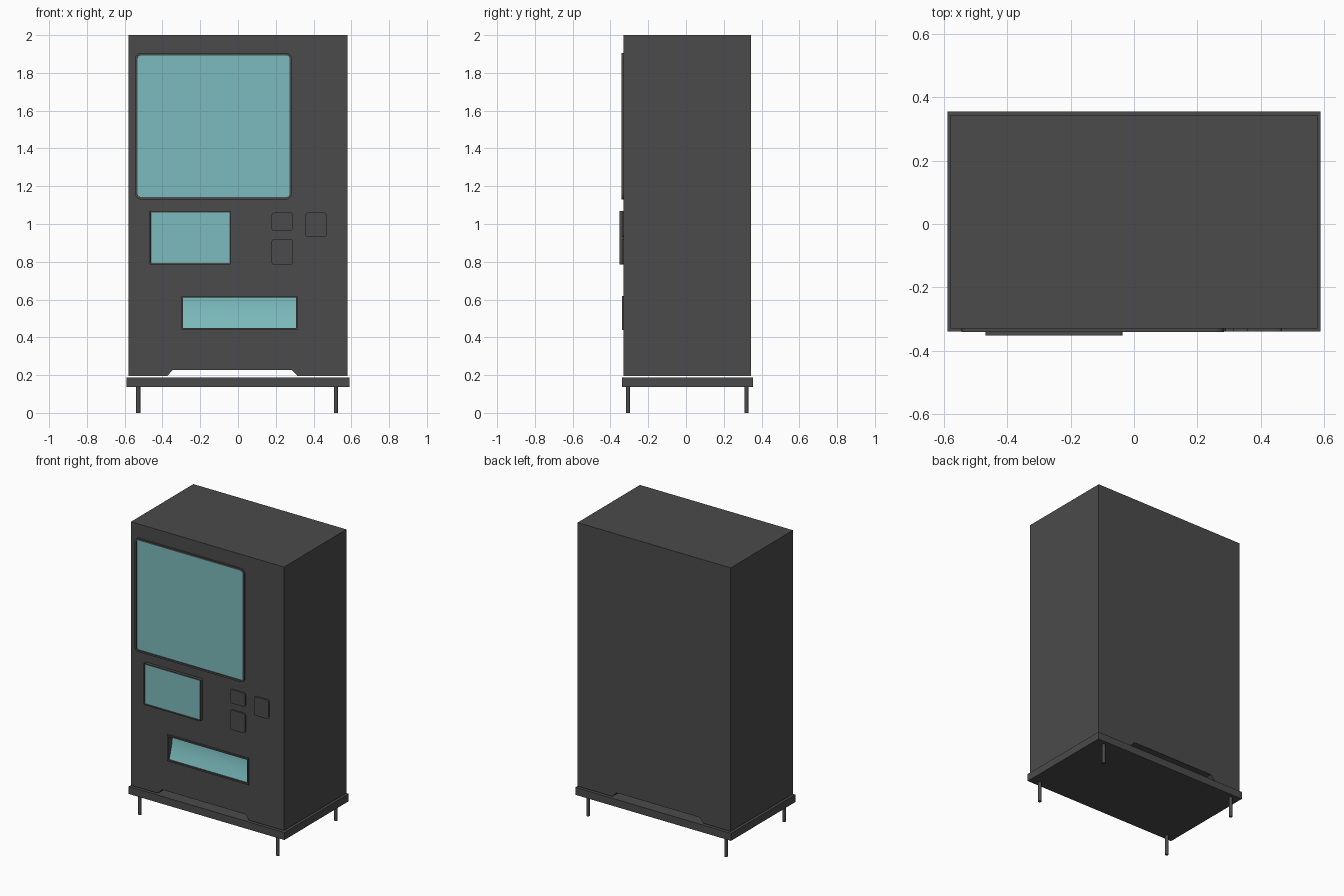
import bpy, bmesh, math
from mathutils import Vector

cube = bpy.data.objects.get("Cube")
if cube:
    bpy.data.objects.remove(cube)


def material(name, rgb):
    m = bpy.data.materials.new(name)
    m.use_nodes = True
    m.diffuse_color = (*rgb, 1)
    m.node_tree.nodes["Principled BSDF"].inputs["Base Color"].default_value = (*rgb, 1)
    return m


DARK = material("dark grey", (0.07, 0.07, 0.07))
GLASS = material("teal glass", (0.20, 0.50, 0.51))
FRONT, BACK = -0.33, 0.345


def finish(name, bm, *mats):
    bmesh.ops.recalc_face_normals(bm, faces=bm.faces[:])
    me = bpy.data.meshes.new(name)
    bm.to_mesh(me)
    bm.free()
    for m in mats:
        me.materials.append(m)
    ob = bpy.data.objects.new(name, me)
    bpy.context.collection.objects.link(ob)
    return ob


def prism(outline, y0, y1):
    """Front outline in x and z, extruded from y0 back to y1."""
    bm = bmesh.new()
    front = bm.faces.new([bm.verts.new((x, y0, z)) for x, z in outline])
    ext = bmesh.ops.extrude_face_region(bm, geom=[front], use_keep_orig=True)
    verts = [v for v in ext["geom"] if isinstance(v, bmesh.types.BMVert)]
    bmesh.ops.translate(bm, verts=verts, vec=(0, y1 - y0, 0))
    return bm, front


def rounded(x0, x1, z0, z1, r, steps=5):
    pts = []
    corners = ((x1 - r, z1 - r), (x0 + r, z1 - r), (x0 + r, z0 + r), (x1 - r, z0 + r))
    for i, (cx, cz) in enumerate(corners):
        for k in range(steps + 1):
            a = math.pi / 2 * (i + k / steps)
            pts.append((cx + r * math.cos(a), cz + r * math.sin(a)))
    return pts


def rect(x0, x1, z0, z1):
    return [(x0, z0), (x1, z0), (x1, z1), (x0, z1)]


def window(name, outline, y, border, sink):
    """Raised frame with a slightly sunken pane."""
    bm, front = prism(outline, y, FRONT + 0.002)
    bmesh.ops.recalc_face_normals(bm, faces=bm.faces[:])
    bmesh.ops.inset_region(bm, faces=[front], thickness=border)
    bmesh.ops.inset_region(bm, faces=[front], thickness=0.0005)
    bmesh.ops.translate(bm, verts=front.verts[:], vec=(0, sink, 0))
    front.material_index = 1
    return finish(name, bm, DARK, GLASS)


# Cabinet with a toe notch running through the bottom
bm, _ = prism([(-0.58, 0.195), (-0.375, 0.195), (-0.345, 0.228), (0.285, 0.228),
               (0.315, 0.195), (0.58, 0.195), (0.58, 2), (-0.58, 2)], FRONT, BACK)
cabinet = finish("cabinet", bm, DARK)

# Opening for the delivery tray
SX0, SX1, SZ0, SZ1 = -0.29, 0.308, 0.45, 0.61
bm, _ = prism(rect(SX0, SX1, SZ0, SZ1), FRONT - 0.1, FRONT + 0.06)
cutter = finish("tray_cutter", bm, DARK)
cutter.hide_render = True
cut = cabinet.modifiers.new("tray opening", "BOOLEAN")
cut.operation, cut.object, cut.solver = "DIFFERENCE", cutter, "EXACT"
bpy.context.view_layer.objects.active = cabinet
bpy.ops.object.modifier_apply(modifier=cut.name)
bpy.data.objects.remove(cutter)

# Delivery tray: frame and curved pane
bm = bmesh.new()
outer = [bm.verts.new((x, FRONT - 0.01, z)) for x, z in rect(-0.3, 0.315, 0.44, 0.62)]
inner = [bm.verts.new((x, FRONT - 0.01, z)) for x, z in rect(SX0, SX1, SZ0, SZ1)]
ring = [bm.faces.new((outer[i], outer[(i + 1) % 4], inner[(i + 1) % 4], inner[i]))
        for i in range(4)]
ext = bmesh.ops.extrude_face_region(bm, geom=ring, use_keep_orig=True)
bmesh.ops.translate(bm, verts=[v for v in ext["geom"] if isinstance(v, bmesh.types.BMVert)],
                    vec=(0, 0.012, 0))
finish("tray_frame", bm, DARK)

bm = bmesh.new()
rows = []
for k in range(13):
    t = k / 12
    y = FRONT + 0.035 * math.sin(math.pi / 2 * t)
    z = SZ0 + (SZ1 - SZ0) * t
    rows.append([bm.verts.new((x, y, z)) for x in (SX0, SX1)])
for a, b in zip(rows, rows[1:]):
    f = bm.faces.new((a[0], a[1], b[1], b[0]))
    f.smooth = True
pane = finish("tray_pane", bm, GLASS)

# Display window and lower screen
window("display_window", rounded(-0.545, 0.285, 1.13, 1.905, 0.03), FRONT - 0.011, 0.012, 0.006)
window("lower_screen", rounded(-0.47, -0.037, 0.785, 1.07, 0.008, 3), FRONT - 0.022, 0.008, 0.004)

# Control pads
for name, box in (("coin_pad", (0.178, 0.29, 0.965, 1.06)),
                  ("card_pad", (0.178, 0.29, 0.785, 0.92)),
                  ("key_pad", (0.358, 0.468, 0.93, 1.06))):
    bm, _ = prism(rounded(*box, 0.012, 3), FRONT - 0.009, FRONT + 0.002)
    finish(name, bm, DARK)

# Base plate
bm, _ = prism(rect(-0.59, 0.59, 0.137, 0.188), -0.34, 0.355)
finish("base_plate", bm, DARK)

# Legs
for side, x in (("right", -0.528), ("left", 0.518)):
    for end, y in (("front", -0.307), ("back", 0.32)):
        bm = bmesh.new()
        bmesh.ops.create_cone(bm, cap_ends=True, segments=16, radius1=0.011,
                              radius2=0.011, depth=0.14)
        bmesh.ops.translate(bm, verts=bm.verts[:], vec=Vector((x, y, 0.07)))
        leg = finish(f"{end}_{side}_leg", bm, DARK)
        bpy.ops.object.select_all(action="DESELECT")
        leg.select_set(True)
        bpy.context.view_layer.objects.active = leg
        bpy.ops.object.shade_smooth_by_angle()
